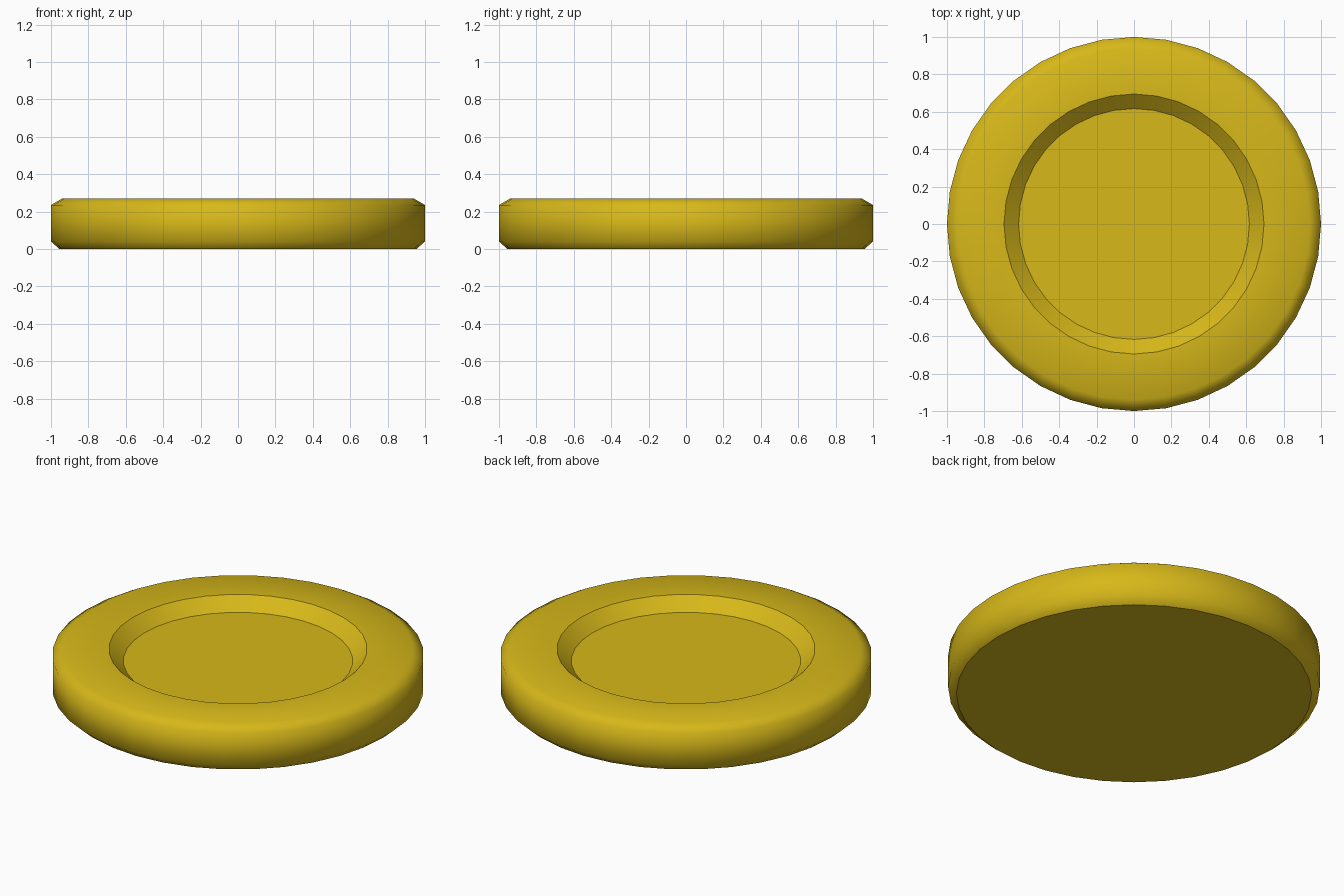
import bpy, bmesh, math

if "Cube" in bpy.data.objects:
    bpy.data.objects.remove(bpy.data.objects["Cube"])

SIDES = 36
# Half-section as (radius, height), from the underside rim up, over and into the recess
PROFILE = [(0.955, 0.0), (1.0, 0.04), (1.0, 0.235), (0.94, 0.27),
           (0.695, 0.27), (0.617, 0.20)]
SHARP_RINGS = {0, 4, 5}  # underside edge, recess lip, recess floor edge


def ring(bm, radius, height):
    return [bm.verts.new((radius * math.cos(2 * math.pi * i / SIDES),
                          radius * math.sin(2 * math.pi * i / SIDES), height))
            for i in range(SIDES)]


bm = bmesh.new()
rings = [ring(bm, r, z) for r, z in PROFILE]

# Rim, bevels and recess wall
for low, high in zip(rings, rings[1:]):
    for i in range(SIDES):
        j = (i + 1) % SIDES
        bm.faces.new((low[i], low[j], high[j], high[i]))

# Underside and recess floor
bm.faces.new(rings[0][::-1])
bm.faces.new(rings[-1])

# Smooth shading with crisp edges at the base and recess
for face in bm.faces:
    face.smooth = True
for k in SHARP_RINGS:
    for i in range(SIDES):
        bm.edges.get((rings[k][i], rings[k][(i + 1) % SIDES])).smooth = False

mesh = bpy.data.meshes.new("round_dish")
bm.to_mesh(mesh)
bm.free()
dish = bpy.data.objects.new("round_dish", mesh)
bpy.context.collection.objects.link(dish)

# Golden yellow
gold = bpy.data.materials.new("golden_yellow")
gold.diffuse_color = (0.68, 0.48, 0.01, 1.0)
gold.use_nodes = True
gold.node_tree.nodes["Principled BSDF"].inputs["Base Color"].default_value = gold.diffuse_color
mesh.materials.append(gold)
